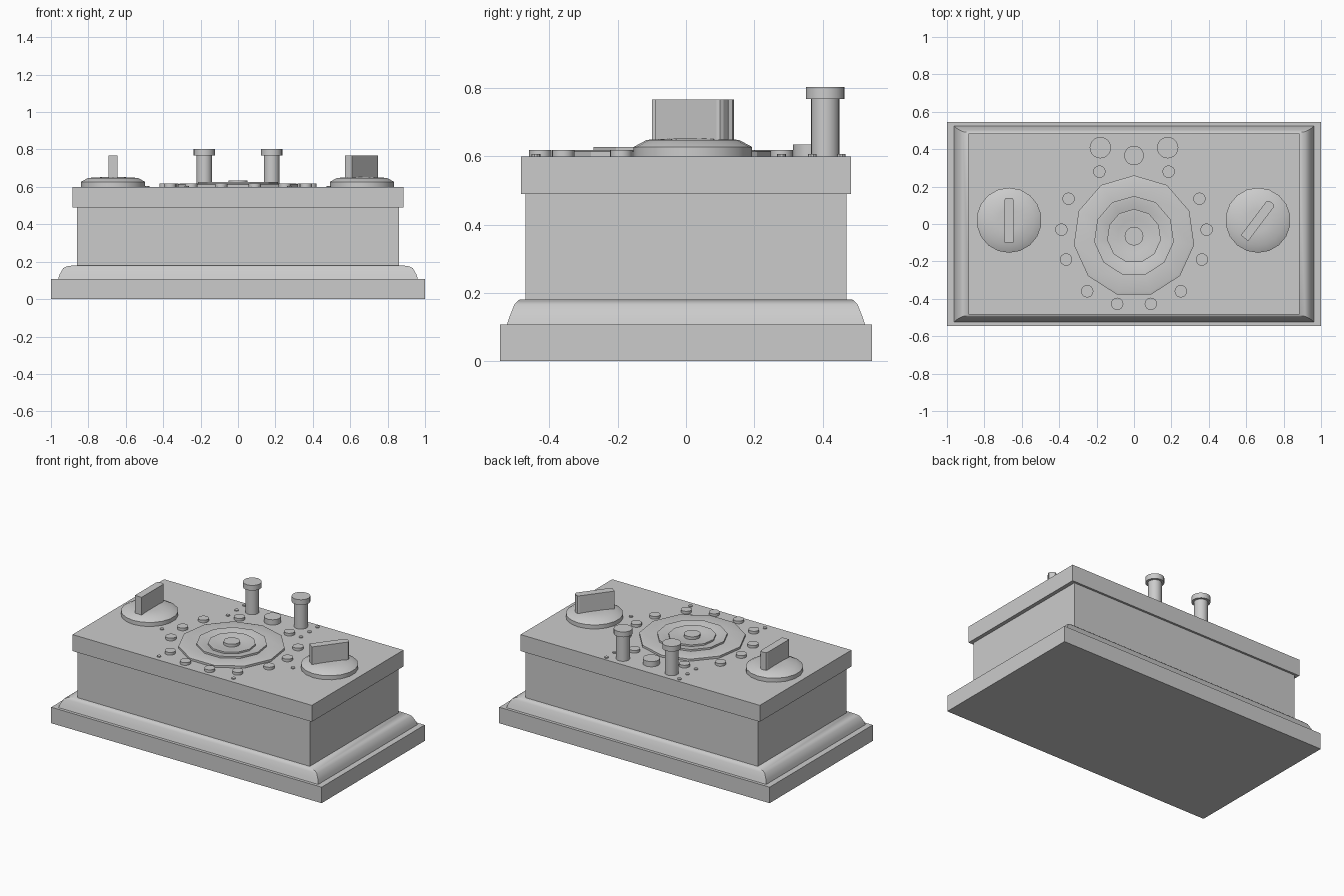
import bpy, bmesh, math
from mathutils import Matrix

if "Cube" in bpy.data.objects:
    bpy.data.objects.remove(bpy.data.objects["Cube"])

TOP = 0.60


def finish(name, bm, smooth=None):
    bmesh.ops.recalc_face_normals(bm, faces=bm.faces)
    mesh = bpy.data.meshes.new(name)
    bm.to_mesh(mesh)
    bm.free()
    ob = bpy.data.objects.new(name, mesh)
    bpy.context.collection.objects.link(ob)
    if smooth:
        bpy.ops.object.select_all(action='DESELECT')
        ob.select_set(True)
        bpy.context.view_layer.objects.active = ob
        bpy.ops.object.shade_smooth_by_angle(angle=math.radians(smooth))
    return ob


def loft(name, rings, smooth=None):
    """Join closed vertex rings and cap both ends."""
    bm = bmesh.new()
    loops = [[bm.verts.new(p) for p in ring] for ring in rings]
    n = len(loops[0])
    for a, b in zip(loops, loops[1:]):
        for i in range(n):
            j = (i + 1) % n
            bm.faces.new((a[i], a[j], b[j], b[i]))
    bm.faces.new(loops[0][::-1])
    bm.faces.new(loops[-1])
    return finish(name, bm, smooth)


def stepped_box(name, levels, smooth=None):
    """Levels are (half width, half depth, height)."""
    return loft(name, [[(-w, -d, z), (w, -d, z), (w, d, z), (-w, d, z)]
                       for w, d, z in levels], smooth)


def turned(name, x, y, profile, sides=16, smooth=35):
    """Profile is (radius, height), with a vertex at the back."""
    angles = [math.pi / 2 + 2 * math.pi * i / sides for i in range(sides)]
    return loft(name, [[(x + r * math.cos(a), y + r * math.sin(a), z) for a in angles]
                       for r, z in profile], smooth)


# case: plinth, moulding, body, lid
stepped_box("plinth", [(1, 0.545, 0), (1, 0.545, 0.107)])
stepped_box("base_moulding", [(0.963, 0.527, 0.10), (0.955, 0.517, 0.13),
                              (0.935, 0.503, 0.165), (0.915, 0.494, 0.175),
                              (0.88, 0.488, 0.18)], 40)
stepped_box("body", [(0.86, 0.47, 0.17), (0.86, 0.47, 0.50)])
stepped_box("lid", [(0.885, 0.484, 0.49), (0.885, 0.484, TOP)])

# central dial with raised rings and a button
DIAL_Y = -0.065
turned("dial_plate", 0, DIAL_Y, [(0.325, 0.595), (0.325, 0.614), (0.31, 0.618),
                                 (0.215, 0.615), (0.215, 0.627), (0.20, 0.627),
                                 (0.145, 0.614), (0.145, 0.625), (0.13, 0.625),
                                 (0.09, 0.616)], 11, 30)
turned("dial_button", 0, DIAL_Y, [(0.05, 0.60), (0.05, 0.635)])

# turning knobs with flat grips
for side, x, turn in (("left", -0.668, 0), ("right", 0.663, -37)):
    turned(side + "_knob_base", x, 0.02, [(0.174, 0.595), (0.174, 0.627), (0.135, 0.648),
                                          (0.06, 0.652)], 18, 40)
    bm = bmesh.new()
    bmesh.ops.create_cube(bm, size=1, matrix=Matrix.Diagonal((0.05, 0.24, 0.165, 1)))
    back_edges = [e for e in bm.edges if all(v.co.y > 0 for v in e.verts)
                  and abs(e.verts[0].co.z - e.verts[1].co.z) > 0.1]
    bmesh.ops.bevel(bm, geom=back_edges, offset=0.015, segments=2, profile=0.5, affect='EDGES')
    bm.transform(Matrix.Translation((x, 0.02, 0.6845))
                 @ Matrix.Rotation(math.radians(turn), 4, 'Z'))
    finish(side + "_knob_grip", bm)

# terminal posts, studs and pins, mirrored left to right
studs = [(0.185, 0.28), (0.35, 0.135), (0.388, -0.03), (0.363, -0.19), (0.25, -0.36), (0.09, -0.427)]
pins = [(0.27, 0.28), (0.27, 0.37), (0.27, 0.455), (0.485, -0.11), (0.275, -0.44)]
for side, s in (("left", -1), ("right", 1)):
    turned(side + "_terminal_post", s * 0.18, 0.408, [(0.042, 0.595), (0.042, 0.768), (0.057, 0.768),
                                                      (0.057, 0.803)], 20)
    for i, (x, y) in enumerate(studs):
        turned(f"{side}_stud_{i}", s * x, y, [(0.033, 0.595), (0.033, 0.618)])
    for i, (x, y) in enumerate(pins):
        turned(f"{side}_pin_{i}", s * x, y, [(0.013, 0.595), (0.013, 0.606)], 10)
turned("centre_terminal", 0, 0.366, [(0.052, 0.595), (0.052, 0.635)], 20)
